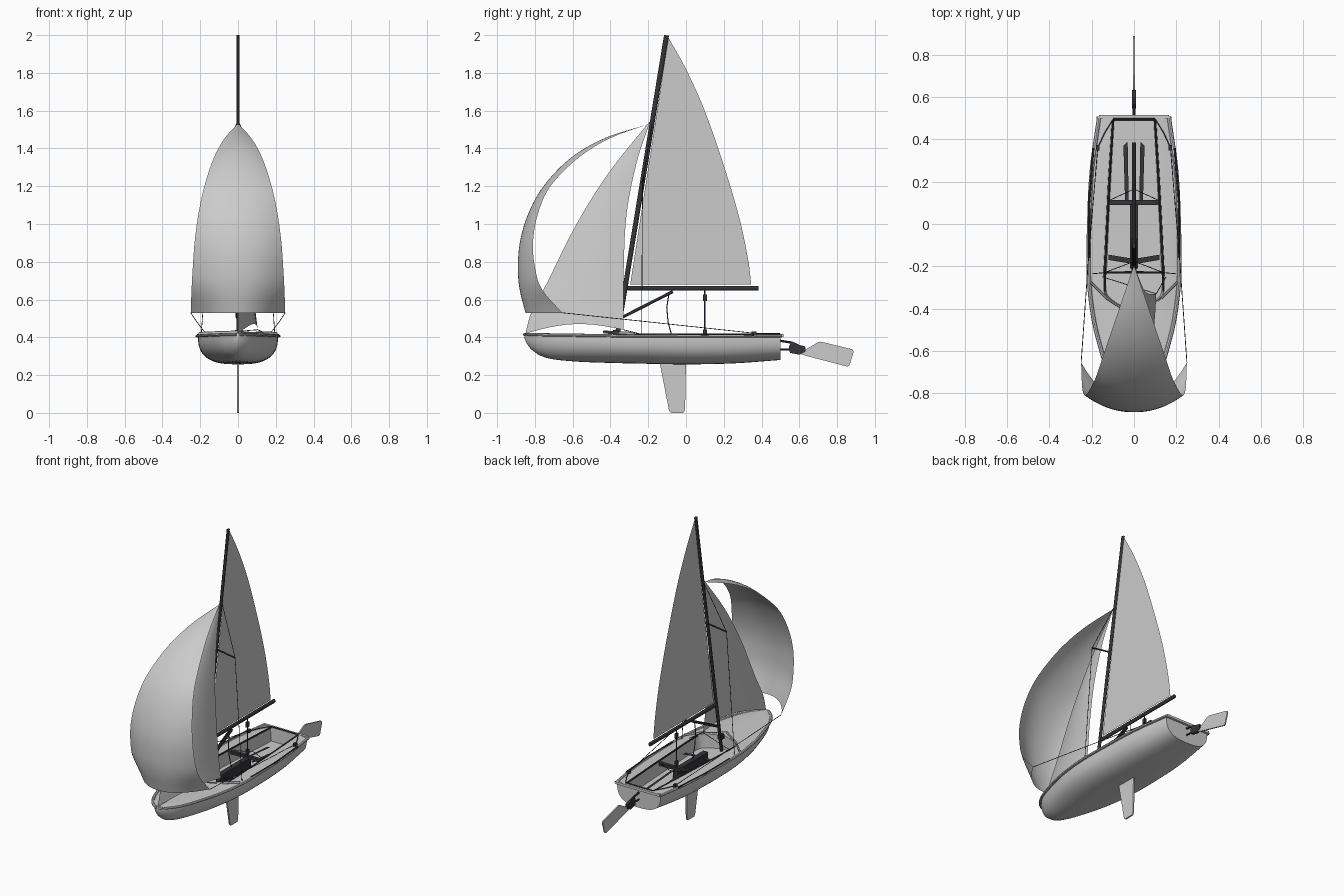
import bpy, bmesh, math
from mathutils import Vector


def material(name, rgb):
    m = bpy.data.materials.new(name)
    m.diffuse_color = (*rgb, 1)
    return m


DARK = material("dark_fittings", (0.035, 0.035, 0.04))
ROPE = material("navy_rope", (0.04, 0.05, 0.12))


def at(tab, t):
    """Smooth interpolation in a table whose first column is the parameter."""
    t = max(tab[0][0], min(tab[-1][0], t))
    i = next(k for k in range(len(tab) - 1) if t <= tab[k + 1][0])
    slope = lambda k, c: ((tab[min(k + 1, len(tab) - 1)][c] - tab[max(k - 1, 0)][c])
                          / (tab[min(k + 1, len(tab) - 1)][0] - tab[max(k - 1, 0)][0]))
    h = tab[i + 1][0] - tab[i][0]
    s = (t - tab[i][0]) / h
    return [(2*s**3 - 3*s*s + 1) * tab[i][c] + (s**3 - 2*s*s + s) * h * slope(i, c)
            + (3*s*s - 2*s**3) * tab[i+1][c] + (s**3 - s*s) * h * slope(i + 1, c)
            for c in range(1, len(tab[0]))]


def finish(name, bm, mat=None):
    bmesh.ops.remove_doubles(bm, verts=bm.verts, dist=1e-5)
    bmesh.ops.recalc_face_normals(bm, faces=bm.faces)
    me = bpy.data.meshes.new(name)
    bm.to_mesh(me)
    bm.free()
    ob = bpy.data.objects.new(name, me)
    bpy.context.collection.objects.link(ob)
    if mat:
        me.materials.append(mat)
    bpy.ops.object.select_all(action='DESELECT')
    ob.select_set(True)
    bpy.context.view_layer.objects.active = ob
    bpy.ops.object.shade_smooth_by_angle(angle=math.radians(35))
    return ob


def loft(name, rows, closed=False, mat=None):
    bm = bmesh.new()
    vs = [[bm.verts.new(p) for p in r] for r in rows]
    n = len(rows[0])
    for a, b in zip(vs, vs[1:]):
        for k in range(n if closed else n - 1):
            j = (k + 1) % n
            bm.faces.new((a[k], a[j], b[j], b[k]))
    if closed:
        bm.faces.new(vs[0])
        bm.faces.new(vs[-1])
    return finish(name, bm, mat)


def tube(name, pts, rx, ry=None, sides=8, mat=DARK):
    """Elliptical tube along points; rx is sideways, ry across."""
    pts = [Vector(p) for p in pts]
    rows = []
    for i, p in enumerate(pts):
        d = (pts[min(i + 1, len(pts) - 1)] - pts[max(i - 1, 0)]).normalized()
        side = Vector((1, 0, 0)) if abs(d.x) < 0.8 else Vector((0, 1, 0))
        v = d.cross(side).normalized()
        u = v.cross(d)
        rows.append([p + u * rx * math.cos(a) + v * (ry or rx) * math.sin(a)
                     for a in (2 * math.pi * k / sides for k in range(sides))])
    return loft(name, rows, True, mat)


def plate(name, outline, thick, x=0, mat=None):
    return loft(name, [[(x + s * thick / 2, y, z) for y, z in outline] for s in (-1, 1)], True, mat)


def box(name, c, s, mat=DARK):
    x, y, z = (v / 2 for v in s)
    return loft(name, [[(c[0] + i * x, c[1] + j * y, c[2] + k * z)
                        for j, k in ((-1, -1), (1, -1), (1, 1), (-1, 1))] for i in (-1, 1)], True, mat)


# hull with deck and cockpit well: y, half width, keel z, fullness
STATIONS = [(-0.855, 0.005, 0.395, 1.8), (-0.84, 0.03, 0.362, 1.9), (-0.80, 0.068, 0.318, 2.0),
            (-0.73, 0.108, 0.289, 2.1), (-0.6, 0.15, 0.273, 2.3), (-0.45, 0.187, 0.266, 2.5),
            (-0.25, 0.21, 0.261, 2.7), (0, 0.208, 0.257, 2.8), (0.25, 0.196, 0.262, 2.8), (0.5, 0.162, 0.28, 2.8)]
WELL = [(-0.405, 0.012), (-0.375, 0.085), (-0.33, 0.138), (-0.2, 0.138), (0.2, 0.118), (0.49, 0.10)]


def sheer(y):
    return 0.407 + 0.008 * max(0, -y - 0.3) / 0.55


ys = sorted([-0.855, -0.85, -0.845, -0.835, -0.406, -0.404, -0.39, -0.375, -0.355, -0.33, 0.487, 0.489, 0.5]
            + [-0.82 + 0.04 * k for k in range(33)])
rows = []
for y in ys:
    w, zk, n = at(STATIONS, y)
    zs, zd = sheer(y), sheer(y) + 0.008
    wi = min(at(WELL, y)[0], w * 0.7)
    zf = 0.325 if -0.405 < y < 0.488 else zd
    half = []
    for k in range(15):
        a = k / 14 * math.pi / 2
        half.append((w * math.sin(a) ** (2 / n), y, zs - (zs - zk) * max(0, math.cos(a)) ** (2 / n)))
    half += [(wi + 0.3 * (w - wi), y, zd), (wi, y, zd), (wi * 0.93, y, zf), (0, y, zf + 0.0005)]
    rows.append(half + [(-p[0], p[1], p[2]) for p in half[-2:0:-1]])
loft("hull", rows, True)

# rub rail round the sheer and transom
edge = [(at(STATIONS, y)[0] + 0.004, y + 0.008 * (y > 0.49), sheer(y)) for y in ys]
for s in (1, -1):
    tube("rub_rail", [(s * x, y, z) for x, y, z in edge], 0.010, 0.008, mat=None)
box("transom_lip", (0, 0.507, 0.409), (0.33, 0.016, 0.016), None)
tube("transom_bar", [(-0.1, 0.495, 0.418), (0.1, 0.495, 0.418)], 0.005)

# foils
plate("centreboard", [(-0.14, 0.27), (-0.09, 0.012), (-0.08, 0), (-0.015, 0), (-0.005, 0.015), (0, 0.27)], 0.01)
plate("rudder_blade", [(0.60, 0.315), (0.635, 0.337), (0.70, 0.374), (0.714, 0.377), (0.88, 0.337), (0.888, 0.325),
                       (0.866, 0.252), (0.855, 0.245), (0.635, 0.302)], 0.008)
plate("rudder_head", [(0.545, 0.35), (0.555, 0.372), (0.63, 0.352), (0.634, 0.325), (0.6, 0.308), (0.55, 0.318)], 0.018, mat=DARK)
tube("rudder_fitting", [(0, 0.498, 0.382), (0, 0.56, 0.372), (0, 0.63, 0.34)], 0.006)
tube("rudder_pintle", [(0, 0.498, 0.335), (0, 0.56, 0.335)], 0.005)


# rig: raked mast and boom
def mast_y(z):
    return -0.103 + (z - 2.0) * 0.164


tube("mast", [(0, mast_y(z), z) for z in (0.325, 0.66, 1.2, 1.999)], 0.008, 0.013, 12)
box("mast_step", (0, -0.372, 0.425), (0.03, 0.03, 0.03))
tube("boom", [(0, -0.31, 0.66), (0, 0.385, 0.66)], 0.010, 0.013, 12)
for s in (1, -1):
    tube("spreader", [(0, mast_y(1.24), 1.24), (s * 0.14, -0.23, 1.22)], 0.005)
    tube("shroud", [(s * 0.195, -0.235, 0.41), (s * 0.14, -0.23, 1.22), (0, mast_y(1.55), 1.55)], 0.002, sides=5)
    tube("vang", [(s * 0.006, -0.34, 0.505), (s * 0.006, -0.07, 0.642)], 0.006, 0.008)
    tube("spinnaker_sheet", [(s * 0.25, -0.655, 0.53), (s * 0.218, -0.2, 0.482), (s * 0.172, 0.36, 0.422)],
         0.002, sides=5, mat=ROPE)
    box("sheet_block", (s * 0.172, 0.36, 0.422), (0.016, 0.025, 0.02))
    tube("aft_sheet", [(s * 0.172, 0.36, 0.42), (s * 0.14, 0.43, 0.42), (s * 0.1, 0.495, 0.42)], 0.003, sides=5, mat=ROPE)

# mainsail, with a curved leech (z, y)
LEECH = [(0.68, 0.345), (0.8, 0.331), (1.03, 0.283), (1.31, 0.2), (1.61, 0.095), (1.83, -0.005), (1.99, -0.095)]
rows = []
for i in range(25):
    z = 0.68 + 1.31 * i / 24
    a, b = mast_y(z) + 0.024 - 0.012 * i / 24, at(LEECH, z)[0]
    rows.append([(0.001, a + (b - a) * k / 10, z) for k in range(11)])
loft("mainsail", rows)

# jib: parameter, luff y, luff z, leech y, leech z, leech x
JIB = [(0, -0.85, 0.42, -0.33, 0.44, 0.105), (0.1, -0.82, 0.53, -0.33, 0.56, 0.09),
       (0.25, -0.735, 0.69, -0.33, 0.75, 0.075), (0.5, -0.585, 0.99, -0.315, 1.05, 0.05),
       (0.75, -0.41, 1.27, -0.26, 1.33, 0.025), (1, -0.195, 1.54, -0.19, 1.54, 0)]
rows = []
for i in range(25):
    ly, lz, cy, cz, cx = at(JIB, i / 24)
    row = []
    for k in range(13):
        u = k / 12
        row.append((cx * u + 0.25 * cx * math.sin(math.pi * u), ly + (cy - ly) * u,
                    lz + (cz - lz) * u + 0.04 * math.sin(math.pi * u) * (1 - i / 24) ** 3))
    rows.append(row)
loft("jib", rows)
for s in (1, -1):
    tube("jib_sheet", [(0.105, -0.33, 0.44), (s * 0.15, -0.25, 0.42)], 0.002, sides=5, mat=ROPE)

# spinnaker: parameter, z, half width, centre y, edge y
SPIN = [(0, 0.53, 0.25, -0.85, -0.655), (1, 0.65, 0.246, -0.88, -0.76), (2, 0.76, 0.24, -0.89, -0.798),
        (3, 0.9, 0.23, -0.88, -0.81), (4, 1.05, 0.21, -0.837, -0.785), (5, 1.2, 0.178, -0.755, -0.718),
        (6, 1.35, 0.128, -0.61, -0.57), (7, 1.455, 0.07, -0.43, -0.40), (8, 1.528, 0.002, -0.2, -0.2)]
rows = []
for i in range(41):
    z, w, yc, ye = at(SPIN, i / 5)
    rows.append([(w * u, yc + (ye - yc) * abs(u) ** 2.2, z) for u in (k / 12 - 1 for k in range(25))])
loft("spinnaker", rows)

# cockpit fittings, mirrored
for s in (1, -1):
    tube("breakwater", [(s * 0.205, -0.275, 0.42), (s * 0.13, -0.35, 0.424), (0, -0.435, 0.428)], 0.006, 0.008, mat=None)
    tube("tank_edge", [(s * 0.14, -0.32, 0.413), (s * 0.138, -0.2, 0.413), (s * 0.118, 0.2, 0.413), (s * 0.1, 0.49, 0.413)], 0.006)
    tube("side_grip", [(s * 0.212, -0.16, 0.412), (s * 0.212, 0.1, 0.412), (s * 0.192, 0.36, 0.412)], 0.006)
    loft("toe_strap", [[(s * 0.025, 0.1, 0.365), (s * 0.042, 0.1, 0.365)],
                       [(s * 0.03, 0.39, 0.34), (s * 0.05, 0.37, 0.34)]], mat=DARK)
    loft("front_strap", [[(0, -0.165, 0.36), (0, -0.19, 0.36)],
                         [(s * 0.12, -0.145, 0.36), (s * 0.12, -0.17, 0.36)]], mat=DARK)
    tube("bridle", [(s * 0.12, 0.11, 0.4), (0, 0.165, 0.4)], 0.002, sides=5, mat=ROPE)
box("thwart", (0, 0.102, 0.392), (0.245, 0.022, 0.02))
box("centreboard_case", (0, -0.05, 0.355), (0.036, 0.32, 0.065))
tube("mainsheet", [(0, 0.1, 0.39), (0, 0.1, 0.65)], 0.004, mat=ROPE)
for z in (0.425, 0.61):
    box("mainsheet_block", (0, 0.1, z), (0.014, 0.02, 0.035))
tube("vang_tail", [(0, -0.09, 0.63), (0, -0.102, 0.56), (0, -0.095, 0.48), (0, -0.07, 0.39)], 0.003, sides=5, mat=ROPE)
